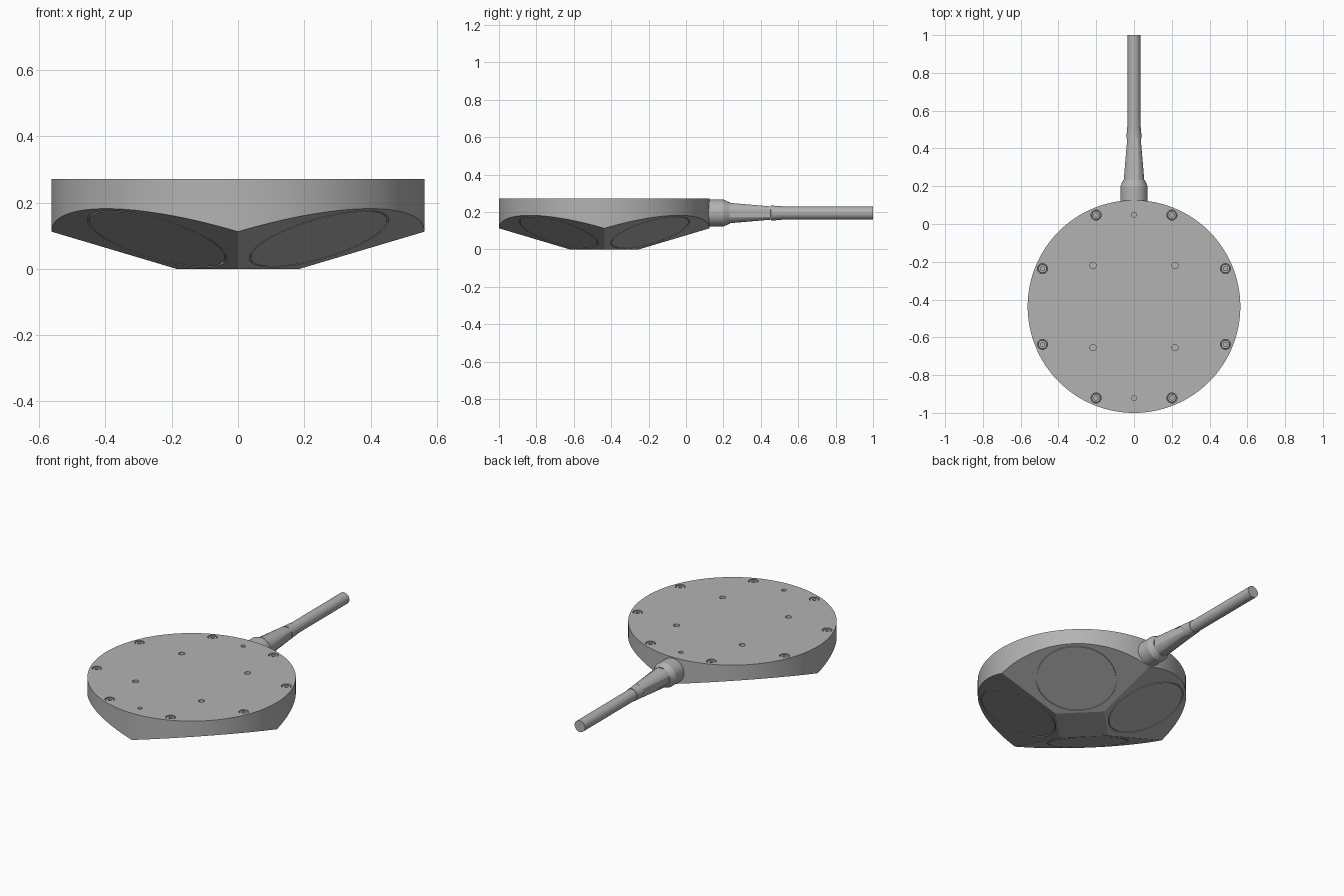
import bpy, bmesh, math
from mathutils import Matrix, Vector

if "Cube" in bpy.data.objects:
    bpy.data.objects.remove(bpy.data.objects["Cube"], do_unlink=True)

CY = -0.437            # housing centre in y
R, TOP = 0.563, 0.272  # housing radius and top height
SLOPE, INNER = 0.421, 0.131  # facet rise per unit, distance of its lower edge
CABLE_Z = 0.194

grey = bpy.data.materials.new("satin grey")
grey.use_nodes = True
COLOUR = (0.45, 0.45, 0.45, 1)
grey.diffuse_color = COLOUR
grey.node_tree.nodes["Principled BSDF"].inputs["Base Color"].default_value = COLOUR


def lathe(bm, profile, matrix, steps=32, closed=False):
    """Revolve (radius, height) points about the matrix's z axis."""
    pts = [bm.verts.new((r, 0, z)) for r, z in profile]
    pairs = list(zip(pts, pts[1:]))
    if closed:
        pairs.append((pts[-1], pts[0]))
    geom = pts + [bm.edges.new(p) for p in pairs]
    old = set(bm.verts) - set(pts)
    bmesh.ops.spin(bm, geom=geom, axis=(0, 0, 1), cent=(0, 0, 0),
                   angle=math.tau, steps=steps, use_duplicate=False)
    new = [v for v in bm.verts if v not in old]
    bmesh.ops.remove_doubles(bm, verts=new, dist=1e-5)
    new = [v for v in bm.verts if v not in old]
    bmesh.ops.transform(bm, matrix=matrix, verts=new)


def make(name, bm):
    bmesh.ops.recalc_face_normals(bm, faces=bm.faces)
    mesh = bpy.data.meshes.new(name)
    bm.to_mesh(mesh)
    bm.free()
    mesh.materials.append(grey)
    ob = bpy.data.objects.new(name, mesh)
    bpy.context.collection.objects.link(ob)
    return ob


def activate(ob):
    bpy.ops.object.select_all(action='DESELECT')
    ob.select_set(True)
    bpy.context.view_layer.objects.active = ob


def cut(ob, cutter):
    cutter.hide_render = True
    activate(ob)
    mod = ob.modifiers.new("cut", 'BOOLEAN')
    mod.operation, mod.solver, mod.object = 'DIFFERENCE', 'EXACT', cutter
    bpy.ops.object.modifier_apply(modifier=mod.name)
    bpy.data.objects.remove(cutter, do_unlink=True)


def smooth(ob):
    activate(ob)
    bpy.ops.object.shade_smooth_by_angle(angle=math.radians(15))


def on_top(x, y):
    return Matrix.Translation((x, CY + y, TOP))


def polar(radius, degrees):
    a = math.radians(degrees)
    return radius * math.cos(a), radius * math.sin(a)


DIAGONALS = (45, 135, 225, 315)
SCREWS = [polar(0.524, 22.5 + 45 * i) for i in range(8)]

# Housing: a disc whose underside is sliced by four diagonal planes
bm = bmesh.new()
bmesh.ops.create_cone(bm, cap_ends=True, segments=128, radius1=R, radius2=R,
                      depth=TOP, matrix=Matrix.Translation((0, CY, TOP / 2)))
for deg in DIAGONALS:
    x, y = polar(1, deg)
    normal = Vector((SLOPE * x, SLOPE * y, -1)).normalized()
    res = bmesh.ops.bisect_plane(
        bm, geom=bm.verts[:] + bm.edges[:] + bm.faces[:], clear_outer=True,
        plane_co=(INNER * x, CY + INNER * y, 0), plane_no=normal)
    rim = [e for e in res["geom_cut"] if isinstance(e, bmesh.types.BMEdge)]
    bmesh.ops.edgeloop_fill(bm, edges=rim)
housing = make("housing", bm)

# Circular seams on the four facets, and the holes in the top
bm = bmesh.new()
for deg in DIAGONALS:
    x, y = polar(1, deg)
    normal = Vector((SLOPE * x, SLOPE * y, -1))
    d = 0.346
    place = Matrix.Translation((d * x, CY + d * y, SLOPE * (d - INNER)))
    place = place @ normal.to_track_quat('Z', 'Y').to_matrix().to_4x4()
    lathe(bm, [(0.214, -0.006), (0.219, -0.006), (0.219, 0.01), (0.214, 0.01)],
          place, 96, closed=True)


def hole(x, y, r, depth):
    lathe(bm, [(0, -depth), (r, -depth), (r, 0.02), (0, 0.02)], on_top(x, y))


for deg in DIAGONALS:
    hole(*polar(0.307, deg), 0.017, 0.05)
for y in (-0.485, 0.485):
    hole(0, y, 0.013, 0.04)
for x, y in SCREWS:
    hole(x, y, 0.027, 0.02)
cut(housing, make("seam_cutter", bm))
smooth(housing)

# Recessed socket screws around the rim
bm = bmesh.new()
for x, y in SCREWS:
    lathe(bm, [(0, -0.014), (0.011, -0.014), (0.011, -0.003), (0.022, -0.003),
               (0.024, -0.005), (0.024, -0.021), (0, -0.021)], on_top(x, y), 24)
smooth(make("rim_screws", bm))

# Cable gland, tapered sleeve and cable, turned about the y axis
along_y = Matrix.Translation((0, 0, CABLE_Z)) @ Matrix.Rotation(-math.pi / 2, 4, 'X')
bm = bmesh.new()
lathe(bm, [(0, 0.08), (0.072, 0.08), (0.072, 0.2), (0.058, 0.232), (0.037, 0.5),
           (0.037, 0.51), (0, 0.51)], along_y, 48)
gland = make("cable_gland", bm)

# Shallow lengthwise grooves in the sleeve
bm = bmesh.new()
for i in range(4):
    turn = Matrix.Rotation(i * math.pi / 2, 4, 'Y')
    tilt = Matrix.Rotation(-0.078, 4, 'X')
    place = (Matrix.Translation((0, 0.345, CABLE_Z)) @ turn
             @ Matrix.Translation((0, 0, 0.064)) @ tilt
             @ Matrix.Diagonal((0.04, 0.22, 0.04, 1)))
    bmesh.ops.create_cube(bm, size=1, matrix=place)
cut(gland, make("groove_cutter", bm))
smooth(gland)

bm = bmesh.new()
lathe(bm, [(0, 0.48), (0.034, 0.48), (0.034, 1), (0, 1)], along_y, 48)
smooth(make("cable", bm))
